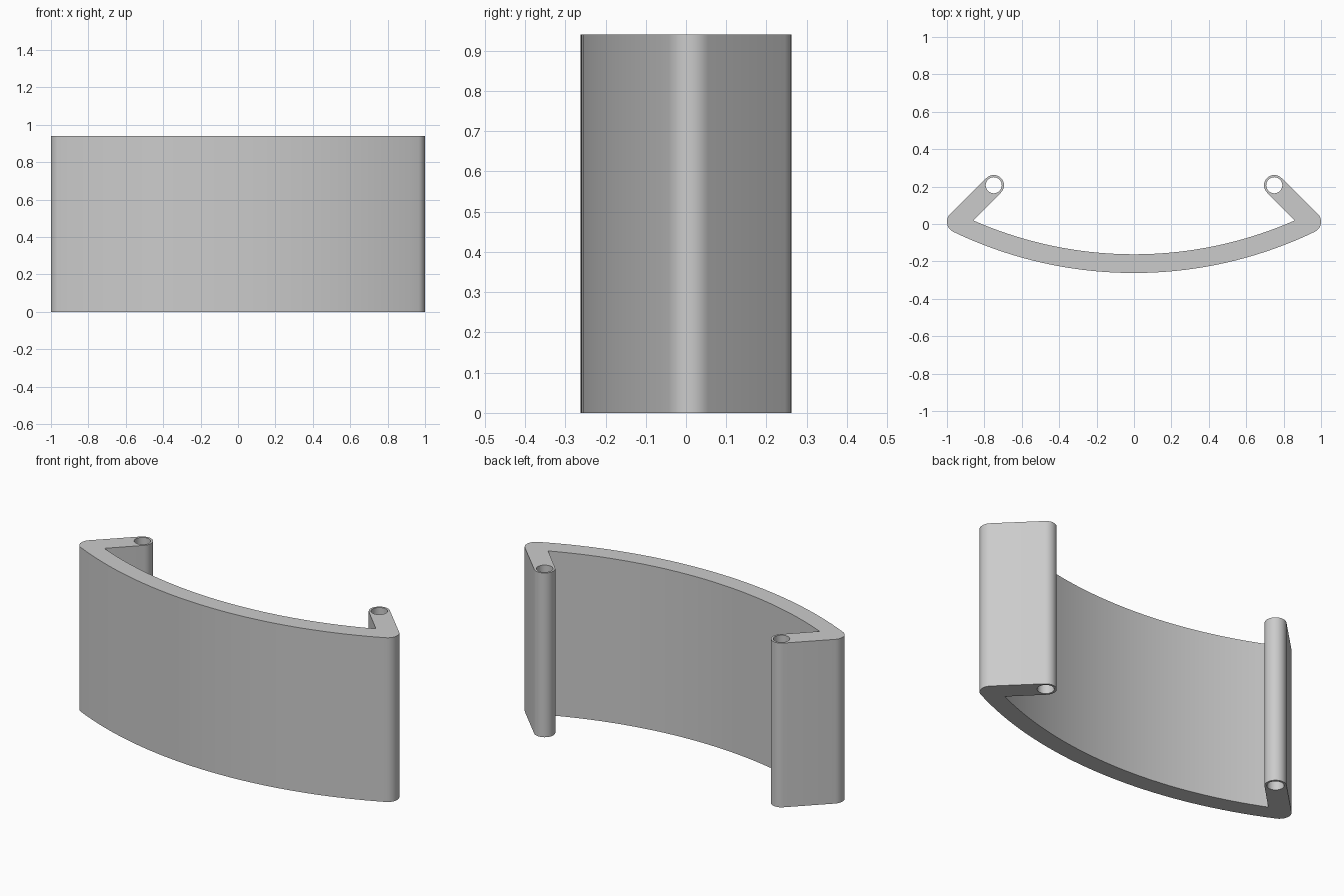
import bpy, bmesh
from math import sin, cos, pi, radians, sqrt, asin, atan2

cube = bpy.data.objects.get("Cube")
if cube:
    bpy.data.objects.remove(cube, do_unlink=True)

HEIGHT = 0.94
BOSS = (0.75, 0.207)      # centre of the rolled arm tip
BOSS_R, HOLE_R = 0.055, 0.043
CORNER = (0.94, 0.012)    # centre of the rounded outer corner
CORNER_R = 0.06
OUTER_R, WALL, FRONT = 2.23, 0.1, -0.262
BOW = (0, FRONT + OUTER_R)


def arc(centre, r, a, b, n):
    """Points along an arc from angle a to angle b."""
    return [(centre[0] + r * cos(a + (b - a) * i / n),
             centre[1] + r * sin(a + (b - a) * i / n)) for i in range(n + 1)]


# Where the inner bow meets the inner face of the 45 degree arm
inner_r = OUTER_R - WALL
arm_sum = BOSS[0] + BOSS[1] - BOSS_R * sqrt(2)
k = (arm_sum - BOW[1]) / (inner_r * sqrt(2))
inner_end = pi / -4 * -1 + asin(k) - pi / 2      # cos(a) + sin(a) = k * sqrt(2)
inner_end = asin(k) - pi / 4
corner_start = atan2(CORNER[1] - BOW[1], CORNER[0])

# Right half of the outline, from the front centre round to the back centre
half = arc(BOW, OUTER_R, -pi / 2, corner_start, 18)
half += arc(CORNER, CORNER_R, corner_start, pi / 4, 10)[1:]
half += arc(BOSS, BOSS_R, pi / 4, pi * 5 / 4, 16)
half += arc(BOW, inner_r, inner_end, -pi / 2, 18)
outline = half + [(-x, y) for x, y in reversed(half[1:-1])]
holes = [arc((s * BOSS[0], BOSS[1]), HOLE_R, 0, 2 * pi, 32)[:-1] for s in (1, -1)]

# Fill the profile with its holes and extrude it upwards
bm = bmesh.new()
edges = []
for loop in [outline] + holes:
    vs = [bm.verts.new((x, y, 0)) for x, y in loop]
    edges += [bm.edges.new((v, vs[i - 1])) for i, v in enumerate(vs)]
bmesh.ops.triangle_fill(bm, edges=edges, use_beauty=True, normal=(0, 0, 1))
out = bmesh.ops.extrude_face_region(bm, geom=bm.faces[:], use_keep_orig=True)
top = [g for g in out["geom"] if isinstance(g, bmesh.types.BMVert)]
bmesh.ops.translate(bm, verts=top, vec=(0, 0, HEIGHT))
bmesh.ops.recalc_face_normals(bm, faces=bm.faces[:])

mesh = bpy.data.meshes.new("curved_clip")
bm.to_mesh(mesh)
bm.free()
clip = bpy.data.objects.new("curved_clip", mesh)
bpy.context.collection.objects.link(clip)

# Plain grey material
grey = bpy.data.materials.new("light_grey")
grey.use_nodes = True
grey.diffuse_color = (0.6, 0.6, 0.6, 1)
grey.node_tree.nodes["Principled BSDF"].inputs["Base Color"].default_value = (0.6, 0.6, 0.6, 1)
mesh.materials.append(grey)

# Smooth walls with sharp rims
bpy.ops.object.select_all(action="DESELECT")
clip.select_set(True)
bpy.context.view_layer.objects.active = clip
bpy.ops.object.shade_smooth_by_angle(angle=radians(30))
